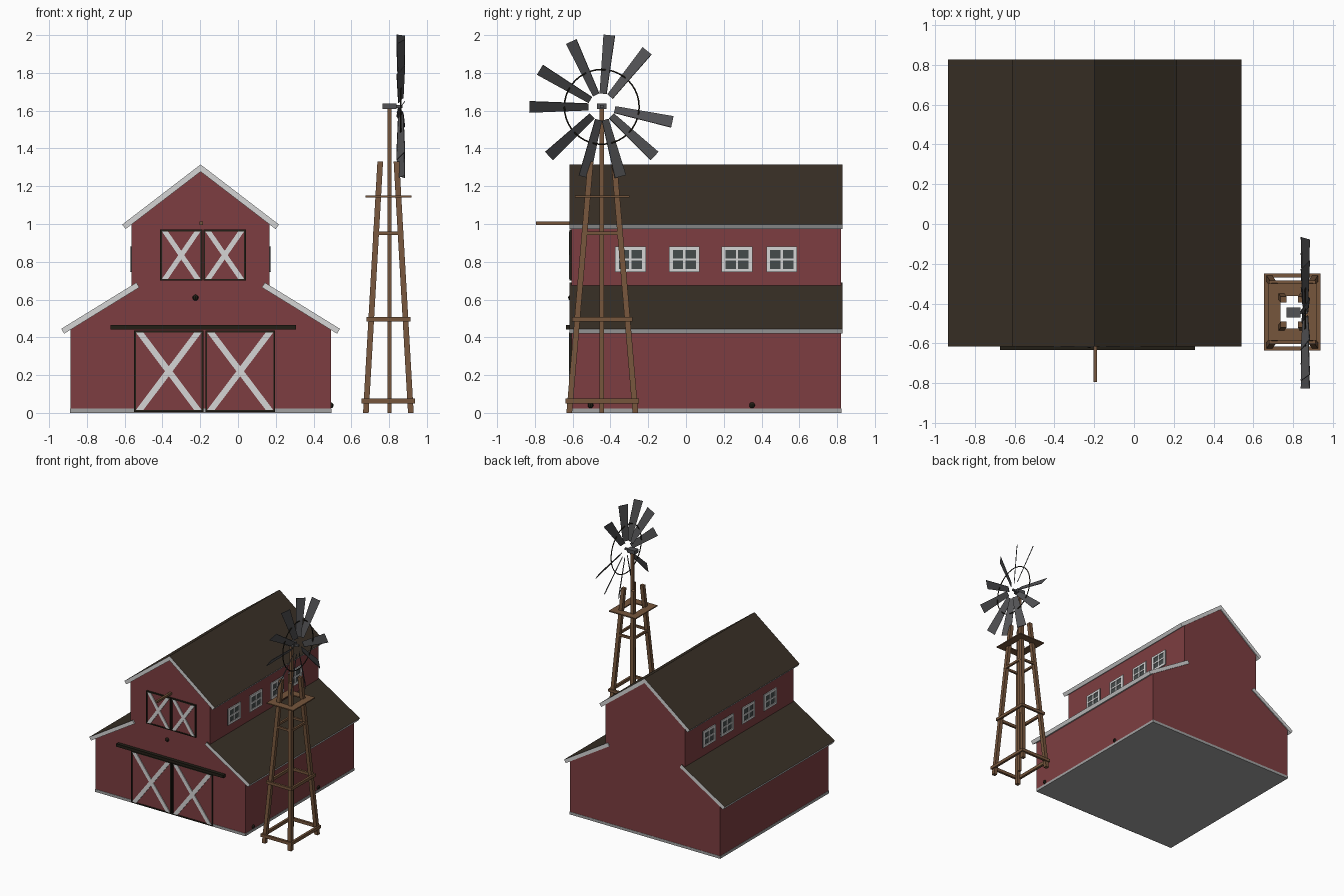
import bpy, bmesh, math
from mathutils import Vector

if "Cube" in bpy.data.objects:
    bpy.data.objects.remove(bpy.data.objects["Cube"])


def mat(name, r, g, b):
    m = bpy.data.materials.new(name)
    m.diffuse_color = (r, g, b, 1)
    m.use_nodes = True
    m.node_tree.nodes["Principled BSDF"].inputs["Base Color"].default_value = m.diffuse_color
    return m


RED = mat("barn red", 0.205, 0.048, 0.052)
WHITE = mat("trim white", 0.66, 0.66, 0.66)
ROOF = mat("roof brown", 0.040, 0.029, 0.019)
DARK = mat("dark iron brown", 0.016, 0.013, 0.008)
GREY = mat("foundation grey", 0.36, 0.36, 0.36)
GLASS = mat("window glass", 0.06, 0.07, 0.07)
WOOD = mat("tower wood", 0.18, 0.092, 0.045)
METAL = mat("blade metal", 0.085, 0.085, 0.09)


def finish(name, bm, *mats):
    bmesh.ops.recalc_face_normals(bm, faces=bm.faces)
    me = bpy.data.meshes.new(name)
    bm.to_mesh(me)
    bm.free()
    for m in mats:
        me.materials.append(m)
    ob = bpy.data.objects.new(name, me)
    bpy.context.collection.objects.link(ob)
    return ob


def add_box(bm, lo, hi):
    r = bmesh.ops.create_cube(bm, size=1)
    for v in r["verts"]:
        v.co = Vector([(a + b) / 2 + c * (b - a) for a, b, c in zip(lo, hi, v.co)])


def box(name, lo, hi, m):
    bm = bmesh.new()
    add_box(bm, lo, hi)
    return finish(name, bm, m)


def add_prism(bm, pts, y0, y1):
    """Extrude an x/z outline from y0 to y1."""
    f = bm.faces.new([bm.verts.new((x, y0, z)) for x, z in pts])
    r = bmesh.ops.extrude_face_region(bm, geom=[f])
    for v in r["geom"]:
        if isinstance(v, bmesh.types.BMVert):
            v.co.y = y1


def prism(name, pts, y0, y1, *mats):
    bm = bmesh.new()
    add_prism(bm, pts, y0, y1)
    return finish(name, bm, *mats)


def add_beam(bm, a, b, h):
    """Square post from a to b with level ends."""
    lo = [bm.verts.new((a[0] + sx * h, a[1] + sy * h, a[2])) for sx, sy in ((-1, -1), (1, -1), (1, 1), (-1, 1))]
    hi = [bm.verts.new((b[0] + sx * h, b[1] + sy * h, b[2])) for sx, sy in ((-1, -1), (1, -1), (1, 1), (-1, 1))]
    bm.faces.new(lo)
    bm.faces.new(hi)
    for i in range(4):
        j = (i + 1) % 4
        bm.faces.new((lo[i], lo[j], hi[j], hi[i]))


# ---- Barn ----
CX = -0.198
Y0, Y1 = -0.605, 0.82
half = [(0.69, 0.02), (0.69, 0.455), (0.365, 0.655), (0.365, 1.0)]
outline = [(CX + x, z) for x, z in half] + [(CX, 1.285)] + [(CX - x, z) for x, z in reversed(half)]
prism("barn_walls", outline, Y0, Y1, RED)
box("foundation", (CX - 0.692, Y0 - 0.003, 0), (CX + 0.692, Y1 + 0.002, 0.022), GREY)


# Roof slabs: white edges, brown upper face
def roof_slab(name, a, b, side, t=0.03, end_vertical=False):
    d = Vector((b[0] - a[0], b[1] - a[1])).normalized()
    n = Vector((d.y, -d.x))
    if n.y > 0:
        n = -n
    low_b = (b[0], b[1] + t / n.y) if end_vertical else (b[0] + n.x * t, b[1] + n.y * t)
    pts = [a, b, low_b, (a[0] + n.x * t, a[1] + n.y * t)]
    ob = prism(name, [(CX + side * x, z) for x, z in pts], -0.616, 0.828, WHITE, ROOF)
    for f in ob.data.polygons:
        f.material_index = 1 if f.normal.z > 0.3 and f.area > 0.2 else 0


for s, label in ((-1, "left"), (1, "right")):
    roof_slab(label + "_lower_roof", (0.738, 0.445), (0.34, 0.69), s)
    roof_slab(label + "_upper_roof", (0.415, 0.997), (0.0, 1.315), s, end_vertical=True)


# Doors: dark frame, red panel, white cross
def door(name, x0, x1, z0, z1, w):
    e = 0.009
    bm = bmesh.new()
    add_box(bm, (x0, -0.617, z0), (x0 + e, Y0, z1))
    add_box(bm, (x1 - e, -0.617, z0), (x1, Y0, z1))
    add_box(bm, (x0 + e, -0.617, z0), (x1 - e, Y0, z0 + e))
    add_box(bm, (x0 + e, -0.617, z1 - e), (x1 - e, Y0, z1))
    finish(name + "_frame", bm, DARK)
    box(name + "_panel", (x0 + e, -0.612, z0 + e), (x1 - e, Y0, z1 - e), RED)
    a, b, c, d = x0 + e, x1 - e, z0 + e, z1 - e
    bm = bmesh.new()
    add_prism(bm, [(a, c), (a + w, c), (b, d), (b - w, d)], -0.619, -0.611)
    add_prism(bm, [(b - w, c), (b, c), (a + w, d), (a, d)], -0.6185, -0.611)
    finish(name + "_cross", bm, WHITE)


door("left_barn_door", -0.55, -0.183, 0.006, 0.435, 0.04)
door("right_barn_door", -0.173, 0.196, 0.006, 0.435, 0.04)
door("left_loft_door", -0.412, -0.189, 0.70, 0.97, 0.032)
door("right_loft_door", -0.183, 0.042, 0.70, 0.97, 0.032)
box("door_rail", (-0.675, -0.634, 0.442), (0.308, Y0, 0.466), DARK)
box("hoist_beam", (-0.203, -0.795, 0.995), (-0.185, Y0, 1.012), WOOD)

# Small round fittings on front and right walls
for name, p in (("front_lamp", (-0.225, -0.608, 0.61)), ("wall_fitting_front", (0.49, -0.505, 0.04)),
                ("wall_fitting_back", (0.49, 0.35, 0.04))):
    bm = bmesh.new()
    bmesh.ops.create_uvsphere(bm, u_segments=8, v_segments=6, radius=0.016)
    bmesh.ops.translate(bm, verts=bm.verts, vec=p)
    finish(name, bm, DARK)

# Windows, four on each upper side wall
for s, label in ((-1, "left"), (1, "right")):
    wall = CX + s * 0.365
    for i, (a, b) in enumerate(((-0.376, -0.213), (-0.09, 0.072), (0.188, 0.352), (0.425, 0.588))):
        xs = sorted((wall - s * 0.005, wall + s * 0.003))
        box(f"{label}_window_glass_{i}", (xs[0], a, 0.745), (xs[1], b, 0.88), GLASS)
        xs = sorted((wall, wall + s * 0.008))
        bm = bmesh.new()
        m = (a + b) / 2
        for y0, y1 in ((a, a + 0.02), (m - 0.006, m + 0.006), (b - 0.02, b)):
            add_box(bm, (xs[0], y0, 0.745), (xs[1], y1, 0.88))
        for z0, z1 in ((0.745, 0.763), (0.807, 0.818), (0.862, 0.88)):
            add_box(bm, (xs[0], a + 0.02, z0), (xs[1], b - 0.02, z1))
        finish(f"{label}_window_frame_{i}", bm, WHITE)

# ---- Windmill tower ----
TX, TY = 0.796, -0.443
bm = bmesh.new()
for sx in (-1, 1):
    for sy in (-1, 1):
        add_beam(bm, (TX + sx * 0.119, TY + sy * 0.175, 0), (TX + sx * 0.043, TY + sy * 0.062, 1.33), 0.015)
finish("tower_legs", bm, WOOD)


def frame(name, hx, hy, w, z0, z1):
    bm = bmesh.new()
    for s in (-1, 1):
        ys = sorted((TY + s * hy, TY + s * (hy - w)))
        add_box(bm, (TX - hx, ys[0], z0), (TX + hx, ys[1], z1))
        xs = sorted((TX + s * hx, TX + s * (hx - w)))
        add_box(bm, (xs[0], TY - hy + w, z0), (xs[1], TY + hy - w, z1))
    finish(name, bm, WOOD)


frame("tower_base_frame", 0.142, 0.194, 0.02, 0.05, 0.075)
frame("tower_middle_frame", 0.117, 0.160, 0.018, 0.485, 0.508)
frame("tower_upper_frame", 0.081, 0.108, 0.016, 0.942, 0.96)
frame("tower_platform", 0.122, 0.144, 0.062, 1.141, 1.15)
HY, HZ, WX = -0.446, 1.62, 0.862
box("centre_pole", (0.791, HY - 0.011, 0), (0.813, HY + 0.011, 1.615), WOOD)
box("gear_box", (0.766, HY - 0.025, 1.608), (0.838, HY + 0.025, 1.638), METAL)
box("wheel_axle", (0.838, HY - 0.008, 1.614), (0.872, HY + 0.008, 1.630), METAL)

# Wheel: ten pitched blades with one gap, joined by a wire ring
bm = bmesh.new()
p = math.radians(36)
for deg in (-137, -104, -75, -43, -12, 51, 84, 115, 149, 180):
    t = math.radians(deg)
    r = Vector((0, math.cos(t), math.sin(t)))
    s = Vector((0, -math.sin(t), math.cos(t)))
    w = s * math.cos(p) - Vector((1, 0, 0)) * math.sin(p)
    n = r.cross(w) * 0.002
    c = Vector((WX, HY, HZ))
    q = [c + r * 0.07 - w * 0.022, c + r * 0.382 - w * 0.037, c + r * 0.382 + w * 0.037, c + r * 0.07 + w * 0.022]
    top = [bm.verts.new(v + n) for v in q]
    bot = [bm.verts.new(v - n) for v in q]
    bm.faces.new(top)
    bm.faces.new(bot[::-1])
    for i in range(4):
        j = (i + 1) % 4
        bm.faces.new((top[i], bot[i], bot[j], top[j]))
finish("wheel_blades", bm, METAL)

bpy.ops.mesh.primitive_torus_add(major_radius=0.198, minor_radius=0.004, major_segments=40, minor_segments=6,
                                 location=(WX, HY, HZ), rotation=(0, math.pi / 2, 0))
ring = bpy.context.object
ring.name = "wheel_ring"
ring.data.materials.append(DARK)
bpy.ops.object.shade_smooth_by_angle()
